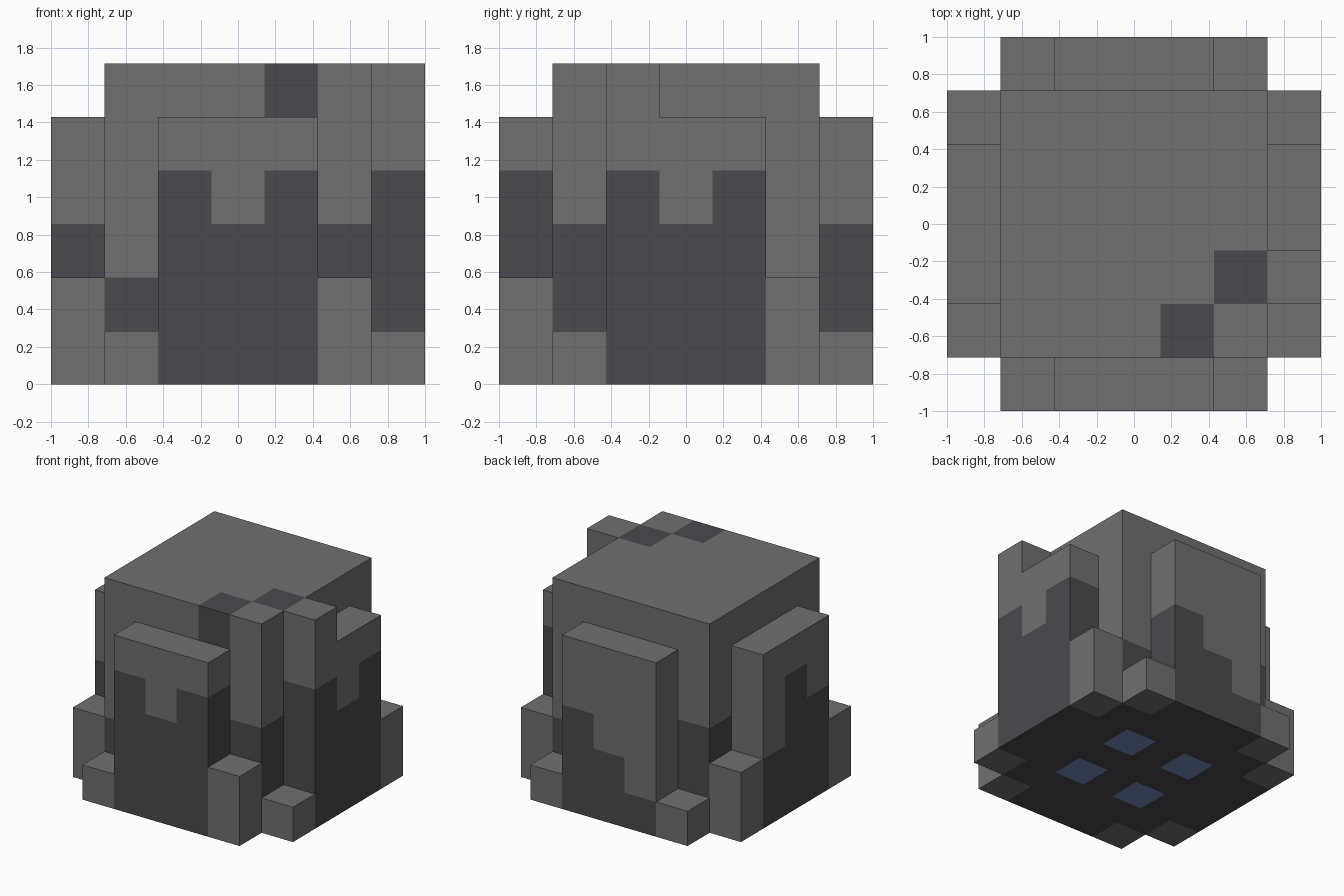
import bpy
import bmesh
from math import pi
from mathutils import Matrix, Vector

if "Cube" in bpy.data.objects:
    bpy.data.objects.remove(bpy.data.objects["Cube"], do_unlink=True)

U = 2 / 7  # one building cell


def make_material(name, rgb):
    mat = bpy.data.materials.new(name)
    mat.use_nodes = True
    mat.diffuse_color = (*rgb, 1)
    mat.node_tree.nodes["Principled BSDF"].inputs["Base Color"].default_value = (*rgb, 1)
    return mat


MATERIALS = [
    make_material("light_stone", (0.16, 0.16, 0.16)),
    make_material("dark_stone", (0.069, 0.067, 0.077)),
    make_material("blue_inlay", (0.17, 0.26, 0.50)),
]
LIGHT, DARK, BLUE = range(3)


def block(name, low, high, rule, turns=0):
    """Box in cell units, cut along the cell grid and coloured cell by cell."""
    low, high = Vector(low), Vector(high)
    size = high - low
    bm = bmesh.new()
    bmesh.ops.create_cube(bm, size=1, matrix=Matrix.Translation((low + high) / 2)
                          @ Matrix.Diagonal((*size, 1)))
    for axis in range(3):
        normal = Vector((0, 0, 0))
        normal[axis] = 1
        for step in range(1, round(size[axis])):
            bmesh.ops.bisect_plane(bm, geom=bm.verts[:] + bm.edges[:] + bm.faces[:],
                                   plane_co=low + normal * step, plane_no=normal)
    bm.normal_update()
    for face in bm.faces:
        cell = face.calc_center_median() - face.normal / 2
        face.material_index = rule(cell, face.normal)
    bm.transform(Matrix.Rotation(turns * pi / 2, 4, "Z") @ Matrix.Scale(U, 4))
    mesh = bpy.data.meshes.new(name)
    bm.to_mesh(mesh)
    bm.free()
    for mat in MATERIALS:
        mesh.materials.append(mat)
    obj = bpy.data.objects.new(name, mesh)
    bpy.context.collection.objects.link(obj)
    return obj


def all_light(cell, normal):
    return LIGHT


# Central body: dark foot with inlays, two dark cells on the top
def body_rule(cell, normal):
    x, y = round(cell.x), round(cell.y)
    if normal.z < -0.5:
        return BLUE if abs(x) == abs(y) == 1 else DARK
    if cell.z > 5:
        return DARK if (x, y) in ((1, -2), (2, -1)) else LIGHT
    dark_height = 2 if x * y > 0 else 3
    return DARK if cell.z < dark_height else LIGHT


block("body", (-2.5, -2.5, 0), (2.5, 2.5, 6), body_rule)


# Each side: a slab with stepped dark columns, flanked by two low corner blocks
def slab_rule(heights):
    return lambda cell, normal: DARK if cell.z < heights[round(cell.x) + 1] else LIGHT


SIDES = [  # name, dark column heights, height of each flanking block
    ("front", (4, 3, 4), (1, 2)),
    ("left", (4, 3, 4), (1, 2)),
    ("back", (3, 2, 1), (1, 1)),
    ("right", (2, 4, 3), (2, 2)),
]
for turns, (side, heights, flanks) in enumerate(SIDES):
    block(side + "_slab", (-1.5, -3.5, 0), (1.5, -2.5, 5), slab_rule(heights), turns)
    for x, height, end in zip((-2.5, 1.5), flanks, ("first", "second")):
        block(f"{side}_{end}_corner_block", (x, -3.5, 0), (x + 1, -2.5, height),
              all_light, turns)

# Raised end of the left slab
block("left_slab_tower", (-1.5, -3.5, 5), (-0.5, -2.5, 6), all_light, 1)
